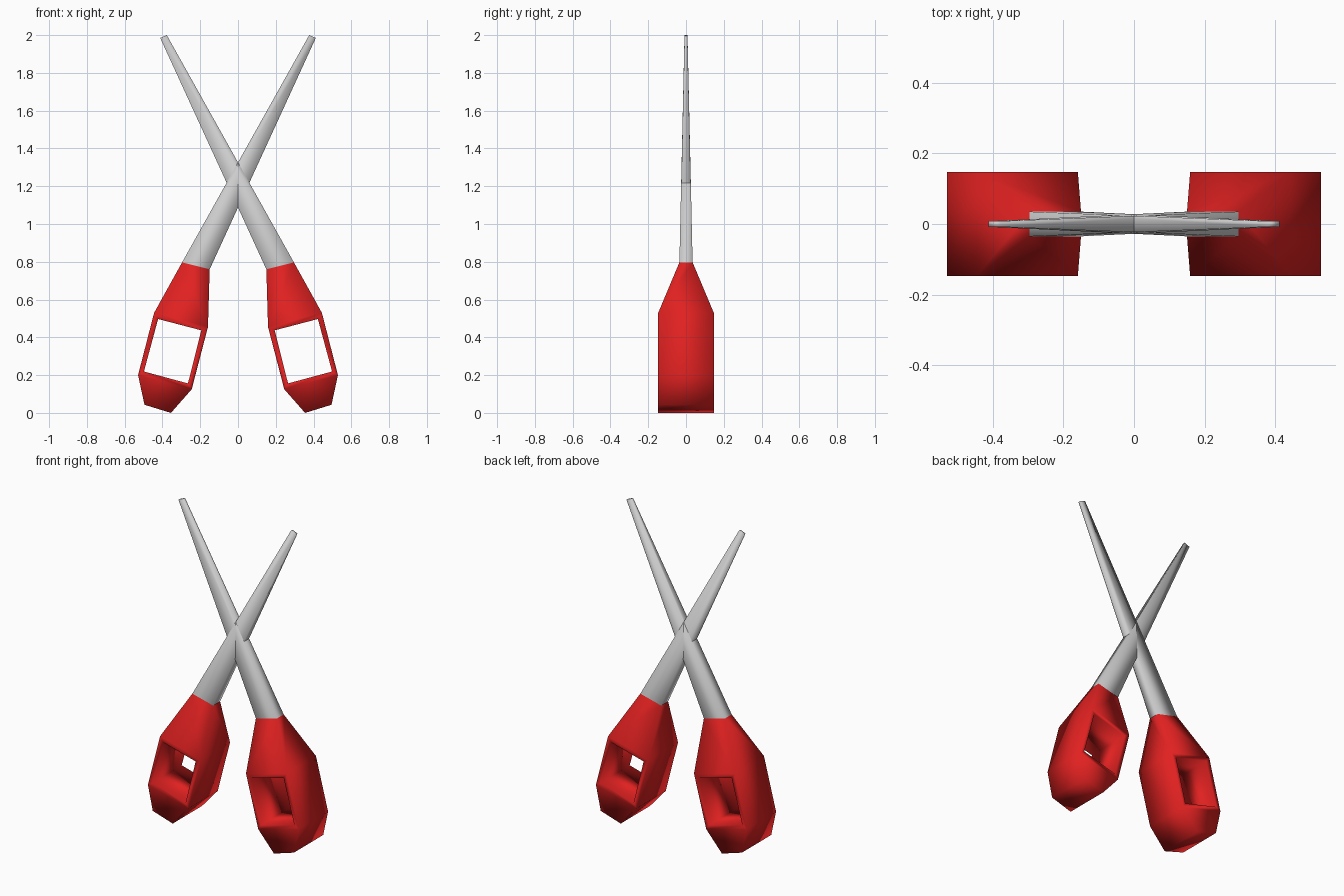
import bpy, bmesh

if "Cube" in bpy.data.objects:
    bpy.data.objects.remove(bpy.data.objects["Cube"])

red = bpy.data.materials.new("red_plastic")
red.diffuse_color = (0.75, 0.015, 0.015, 1)
red.use_nodes = True
red.node_tree.nodes["Principled BSDF"].inputs["Base Color"].default_value = red.diffuse_color


def ring(bm, s, left, right, h):
    """Rectangular section across two (x, z) points with half depth h."""
    return [bm.verts.new((s * p[0], y, p[1]))
            for p, y in ((left, -h), (right, -h), (right, h), (left, h))]


def bridge(bm, a, b, sides=range(4)):
    for i in sides:
        j = (i + 1) % 4
        bm.faces.new((a[i], a[j], b[j], b[i]))


def finish(bm, name, mat=None):
    bmesh.ops.recalc_face_normals(bm, faces=bm.faces)
    me = bpy.data.meshes.new(name)
    bm.to_mesh(me)
    bm.free()
    for p in me.polygons:
        p.use_smooth = True
    if mat:
        me.materials.append(mat)
    bpy.context.collection.objects.link(bpy.data.objects.new(name, me))


def blade(s, name):
    bm = bmesh.new()
    base = ring(bm, s, (-0.296, 0.797), (-0.15, 0.76), 0.035)
    tip = ring(bm, s, (0.377, 2.0), (0.412, 1.985), 0.008)
    bridge(bm, base, tip)
    bm.faces.new(tip)
    finish(bm, name)


def handle(s, name):
    bm = bmesh.new()
    neck = ring(bm, s, (-0.296, 0.797), (-0.15, 0.76), 0.035)
    upper = ring(bm, s, (-0.444, 0.53), (-0.159, 0.455), 0.147)
    lower = ring(bm, s, (-0.529, 0.20), (-0.245, 0.125), 0.147)
    foot = ring(bm, s, (-0.495, 0.043), (-0.355, 0.0), 0.147)
    bridge(bm, neck, upper)
    bridge(bm, upper, lower, (1, 3))
    bridge(bm, lower, foot)
    bm.faces.new(foot)
    # finger hole: frame on the front and back, walls through the middle
    hole_pts = ((-0.423, 0.497), (-0.194, 0.437), (-0.265, 0.156), (-0.498, 0.219))
    holes = []
    for y, l, r in ((-0.147, 0, 1), (0.147, 3, 2)):
        hole = [bm.verts.new((s * x, y, z)) for x, z in hole_pts]
        bridge(bm, [upper[l], upper[r], lower[r], lower[l]], hole)
        holes.append(hole)
    bridge(bm, *holes)
    finish(bm, name, red)


# two crossing halves, mirrored in x
for s, side in ((1, "left"), (-1, "right")):
    blade(s, "blade_from_" + side)
    handle(s, "handle_" + side)
